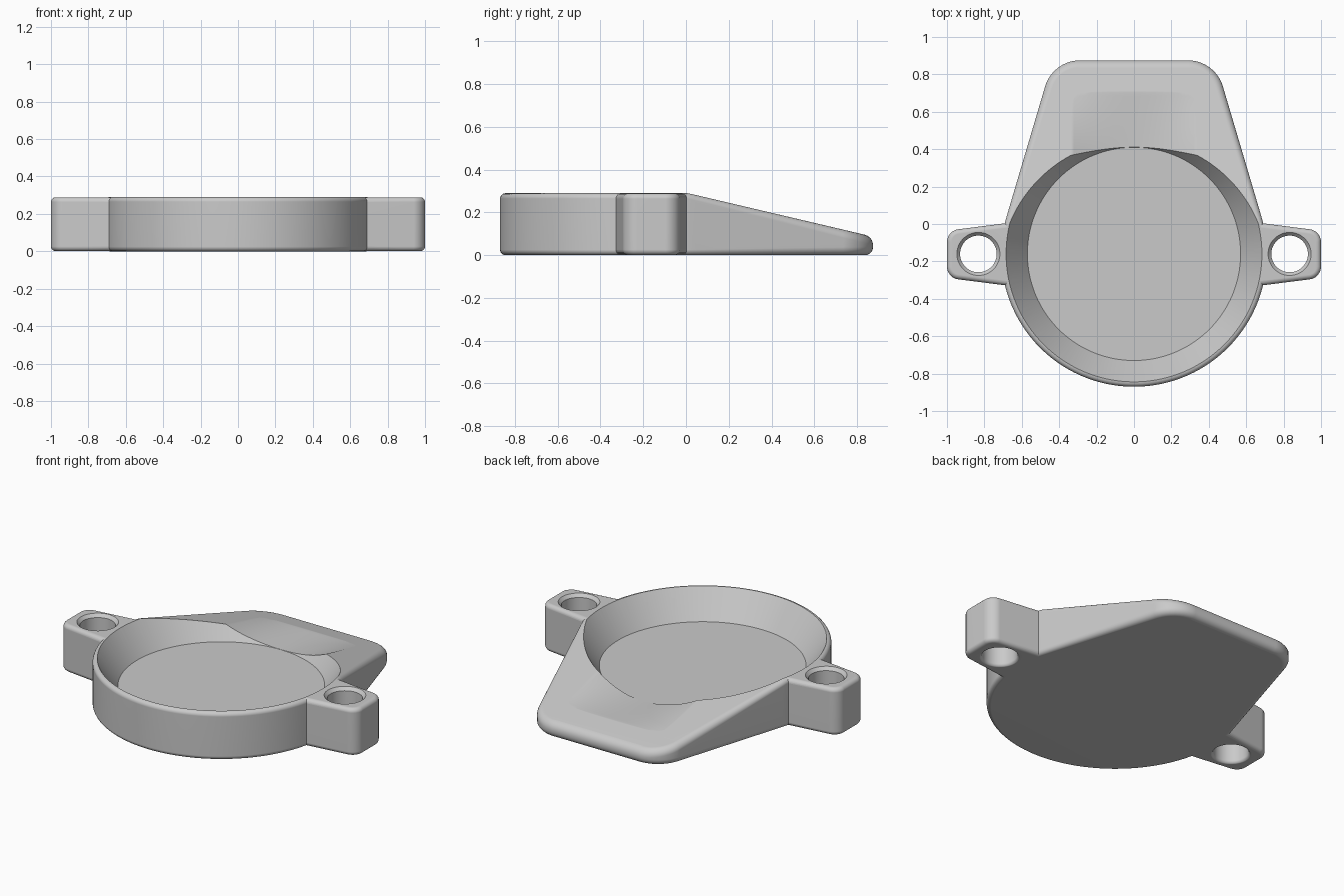
import bpy, bmesh, math
from mathutils import Vector

cube = bpy.data.objects.get("Cube")
if cube:
    bpy.data.objects.remove(cube, do_unlink=True)

TOP, FLOOR = 0.29, 0.125
CY, R = -0.16, 0.71          # bowl centre and outer radius
A = math.radians(16.5)       # angle where the spout leaves the bowl
RAMP_START, BACK = 0.01, 0.875

grey = bpy.data.materials.new("grey plastic")
grey.use_nodes = True
grey.diffuse_color = (0.59, 0.59, 0.59, 1)
grey.node_tree.nodes["Principled BSDF"].inputs["Base Color"].default_value = (0.59, 0.59, 0.59, 1)


def ramp(y):
    return TOP - max(0, y - RAMP_START) * 0.235


def to_object(name, bm):
    bmesh.ops.recalc_face_normals(bm, faces=bm.faces)
    mesh = bpy.data.meshes.new(name)
    bm.to_mesh(mesh)
    bm.free()
    mesh.materials.append(grey)
    ob = bpy.data.objects.new(name, mesh)
    bpy.context.collection.objects.link(ob)
    return ob


def round_corner(prev, corner, nxt, cut, steps):
    """Circular arc replacing a corner, starting `cut` away from it."""
    p, c, n = Vector(prev), Vector(corner), Vector(nxt)
    u, v = (p - c).normalized(), (n - c).normalized()
    centre = c + (u + v).normalized() * cut / math.cos(u.angle(v) / 2)
    a, b = c + u * cut - centre, c + v * cut - centre
    return [tuple(centre + a.lerp(b, i / steps).normalized() * a.length)
            for i in range(steps + 1)]


def bridge(bm, rings):
    for a, b in zip(rings, rings[1:]):
        for i in range(len(a)):
            j = (i + 1) % len(a)
            bm.faces.new((a[i], a[j], b[j], b[i]))


def rounded_prism(name, outline, bottom, height, radius):
    """Prism with rounded rims; outline point i mirrors point -1-i."""
    pts = [Vector(p) for p in outline]
    n = len(pts)
    inward = []
    for i in range(n):
        d1 = (pts[i] - pts[i - 1]).normalized()
        d2 = (pts[(i + 1) % n] - pts[i]).normalized()
        n1, n2 = Vector((-d1.y, d1.x)), Vector((-d2.y, d2.x))
        inward.append((n1 + n2) / (1 + n1.dot(n2)))
    bm = bmesh.new()
    rings = []
    steps = [(t, False) for t in range(6)] + [(t, True) for t in range(5, -1, -1)]
    for t, upper in steps:
        ring = []
        for p, m in zip(pts, inward):
            r = radius(p.y)
            q = p + m * r * (1 - math.sin(t * math.pi / 10))
            drop = r * (1 - math.cos(t * math.pi / 10))
            ring.append(bm.verts.new((q.x, q.y, height(q.y) - drop if upper else bottom + drop)))
        rings.append(ring)
    bridge(bm, rings)
    for ring in (rings[0], rings[-1]):
        for i in range(n // 2 - 1):
            bm.faces.new((ring[i], ring[i + 1], ring[n - 2 - i], ring[n - 1 - i]))
    return to_object(name, bm)


def revolve(name, profile, x, y, steps):
    """Closed solid of revolution from (radius, z) pairs."""
    bm = bmesh.new()
    rings = [[bm.verts.new((x + r * math.cos(2 * math.pi * i / steps),
                            y + r * math.sin(2 * math.pi * i / steps), z))
              for i in range(steps)] for r, z in profile]
    bridge(bm, rings)
    bm.faces.new(rings[0][::-1])
    bm.faces.new(rings[-1])
    return to_object(name, bm)


def combine(ob, tool, operation):
    mod = ob.modifiers.new("combine", 'BOOLEAN')
    mod.object, mod.operation, mod.solver = tool, operation, 'EXACT'
    bpy.context.view_layer.objects.active = ob
    bpy.ops.object.modifier_apply(modifier=mod.name)
    bpy.data.objects.remove(tool, do_unlink=True)


# Bowl body with its sloping spout, outlined as a right half and its mirror
tangent = (R * math.cos(A), CY + R * math.sin(A))
corner = (tangent[0] - (BACK - tangent[1]) * math.tan(A), BACK)
arc_steps = 45
angles = [(i + 0.5) / (arc_steps + 0.5) * (math.pi / 2 + A) for i in range(arc_steps + 1)]
half = [(R * math.sin(a), CY - R * math.cos(a)) for a in angles]
half += round_corner(tangent, corner, (0, BACK), 0.145, 10)
body = rounded_prism("bowl_with_spout", half + [(-x, y) for x, y in reversed(half)], 0, ramp,
                     lambda y: 0.025 + 0.013 * min(1, max(0, y * 2)))

# Mounting lugs
tip, root, x_in, x_out = 0.126, 0.177, 0.6, 1.0
pts = [(x_in, -root), (x_out, -tip), (x_out, tip), (x_in, root)]
shape = [pts[0]] + round_corner(*pts[0:3], 0.06, 6) + round_corner(*pts[1:4], 0.06, 6) + [pts[3]]
for side in (-1, 1):
    lug = rounded_prism("mounting_lug", [(side * x, CY - 0.002 + y) for x, y in shape][::side],
                        0.001, lambda y: TOP - 0.001, lambda y: 0.025)
    combine(body, lug, 'UNION')

# Tapered bowl cavity
slope = (0.684 - 0.57) / (TOP - FLOOR)
cavity = revolve("cavity_cutter", [(0.57, FLOOR), (0.684 + 0.1 * slope, TOP + 0.1)], 0, CY, 128)
combine(body, cavity, 'DIFFERENCE')

# Bolt holes: chamfered above, softly flared below
flare = [(0.098 + 0.02 * (1 - math.sin(t * math.pi / 10)),
          0.02 * (1 - math.cos(t * math.pi / 10))) for t in range(6)]
hole = [(0.118, -0.05)] + flare + [(0.098, TOP - 0.02), (0.116, TOP), (0.116, TOP + 0.05)]
for side in (-1, 1):
    combine(body, revolve("hole_cutter", hole, side * 0.832, CY, 48), 'DIFFERENCE')

# Soft pouring scoop sunk into the spout
bm = bmesh.new()
bmesh.ops.create_cube(bm, size=1)
bmesh.ops.subdivide_edges(bm, edges=bm.edges[:], cuts=23, use_grid_fill=True)
for v in bm.verts:
    x, y = v.co.x * 0.7, 0.52 + v.co.y * 0.44
    depth = max(0, ramp(y) - FLOOR) * (1 - (x / 0.34) ** 2)
    low = ramp(y) + 0.001 - depth
    v.co = (x, y, low + (0.45 - low) * (v.co.z + 0.5))
combine(body, to_object("scoop_cutter", bm), 'DIFFERENCE')

# Smooth shading with crisp edges
for ob in bpy.context.selected_objects:
    ob.select_set(False)
body.select_set(True)
bpy.context.view_layer.objects.active = body
bpy.ops.object.shade_smooth_by_angle(angle=math.radians(32))
normals = body.modifiers.new("even normals", 'WEIGHTED_NORMAL')
normals.keep_sharp = True
